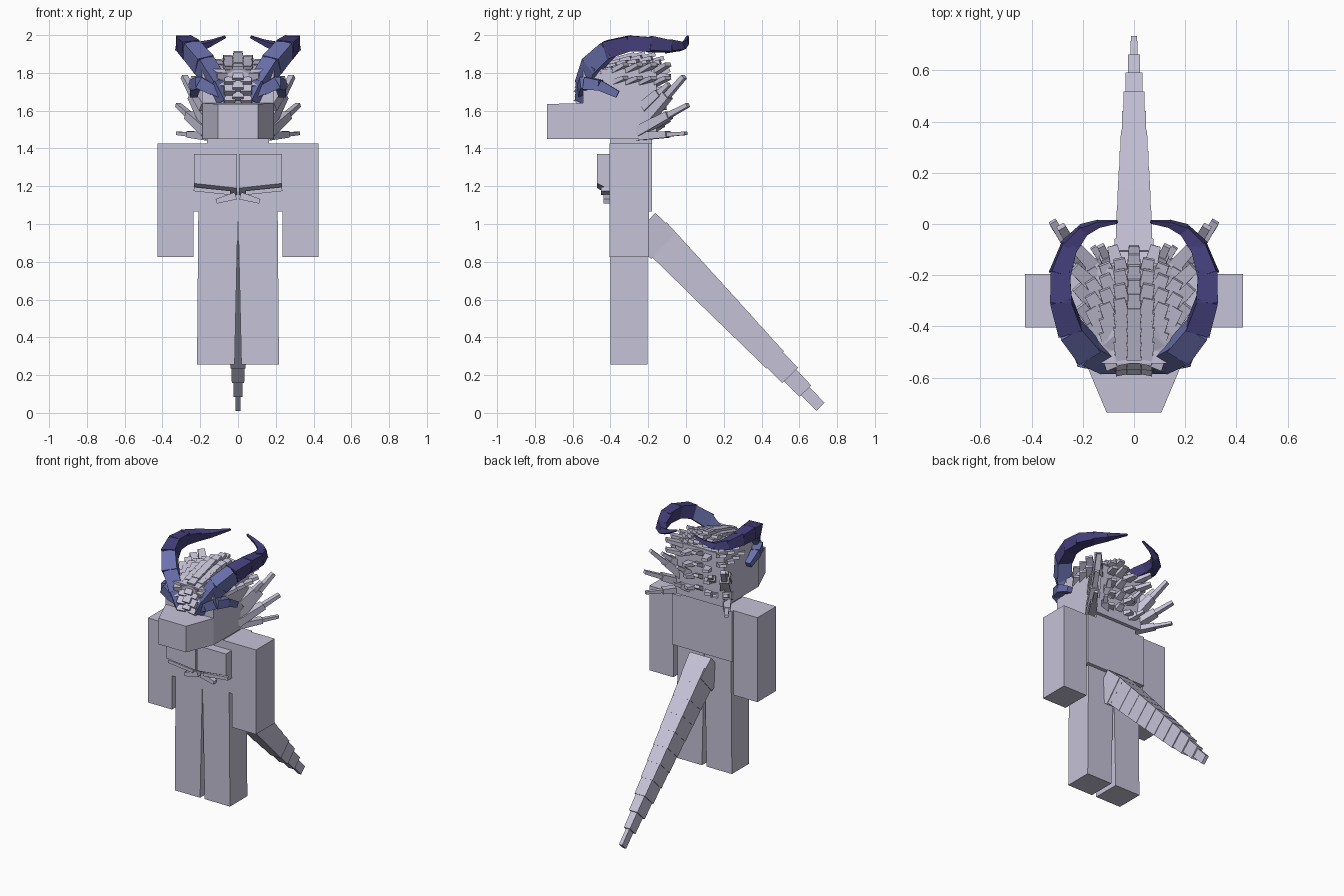
import bpy, bmesh, math
from mathutils import Vector


def material(name, rgb):
    m = bpy.data.materials.new(name)
    m.diffuse_color = (*rgb, 1)
    return m


SKIN = material("pale_lavender_grey", (0.56, 0.54, 0.68))
BLUE = material("slate_blue", (0.145, 0.165, 0.42))
INDIGO = material("dark_indigo", (0.06, 0.05, 0.20))


def hexa(bm, bottom, top, mat=0):
    """Six-sided block from two matching four-corner loops."""
    v = [bm.verts.new(p) for p in bottom + top]
    quads = [(3, 2, 1, 0), (4, 5, 6, 7)]
    quads += [(i, (i + 1) % 4, (i + 1) % 4 + 4, i + 4) for i in range(4)]
    for q in quads:
        bm.faces.new([v[i] for i in q]).material_index = mat


def box(bm, x0, x1, y0, y1, z0, z1):
    loop = [(x0, y0), (x1, y0), (x1, y1), (x0, y1)]
    hexa(bm, [(x, y, z0) for x, y in loop], [(x, y, z1) for x, y in loop])


def beam(bm, a, b, s0, s1, up=(0, 0, 1), mat=0):
    """Tapered block from a to b; s0 and s1 are (width, height)."""
    a, b = Vector(a), Vector(b)
    d = (b - a).normalized()
    side = d.cross(Vector(up)).normalized()
    nor = side.cross(d)

    def loop(c, s):
        return [c + side * s[0] / 2 * i + nor * s[1] / 2 * j
                for i, j in ((-1, -1), (1, -1), (1, 1), (-1, 1))]
    hexa(bm, loop(a, s0), loop(b, s1), mat)


def finish(name, bm, *mats):
    bmesh.ops.recalc_face_normals(bm, faces=bm.faces)
    me = bpy.data.meshes.new(name)
    bm.to_mesh(me)
    bm.free()
    for m in mats or (SKIN,):
        me.materials.append(m)
    ob = bpy.data.objects.new(name, me)
    bpy.context.collection.objects.link(ob)
    return ob


def part(name, *dims):
    bm = bmesh.new()
    box(bm, *dims)
    return finish(name, bm)


# Torso, neck and head
part("torso", -0.236, 0.236, -0.405, -0.18, 1.065, 1.425)
part("neck", -0.165, 0.165, -0.40, -0.18, 1.42, 1.46)
part("head", -0.19, 0.19, -0.545, -0.155, 1.45, 1.82)

# Snout, narrowing to the front
bm = bmesh.new()
hexa(bm, [(-0.19, -0.54, 1.45), (0.19, -0.54, 1.45), (0.19, -0.54, 1.64), (-0.19, -0.54, 1.64)],
     [(-0.107, -0.737, 1.45), (0.107, -0.737, 1.45), (0.107, -0.737, 1.635), (-0.107, -0.737, 1.635)])
finish("snout", bm)

for s, tag in ((-1, "left"), (1, "right")):
    # Arm
    part("arm_" + tag, *sorted((s * 0.236, s * 0.425)), -0.405, -0.195, 0.825, 1.425)

    # Leg, leaning slightly outwards
    bm = bmesh.new()
    hexa(bm, [(s * x, y, 0.255) for x, y in ((0.018, -0.4), (0.217, -0.4), (0.217, -0.205), (0.018, -0.205))],
         [(s * x, y, 1.07) for x, y in ((0.0, -0.4), (0.21, -0.4), (0.21, -0.205), (0.0, -0.205))])
    finish("leg_" + tag, bm)

    # Chest plate with sloping underside, plus rib plates below it
    bm = bmesh.new()
    hexa(bm, [(s * 0.005, y, z) for y, z in ((-0.40, 1.37), (-0.47, 1.37), (-0.47, 1.19), (-0.40, 1.15))],
         [(s * 0.234, y, z) for y, z in ((-0.40, 1.37), (-0.47, 1.37), (-0.47, 1.215), (-0.40, 1.18))])
    beam(bm, (s * 0.04, -0.425, 1.165), (s * 0.234, -0.425, 1.185), (0.05, 0.022), (0.05, 0.022))
    beam(bm, (s * 0.012, -0.418, 1.15), (s * 0.115, -0.418, 1.12), (0.04, 0.04), (0.04, 0.025))
    finish("chest_" + tag, bm)

    # Large horn: sweeps up and out, then back and inwards
    path = [(0.075, -0.53, 1.66), (0.12, -0.525, 1.75), (0.185, -0.49, 1.85),
            (0.25, -0.41, 1.925), (0.285, -0.30, 1.955), (0.288, -0.19, 1.952),
            (0.255, -0.09, 1.94), (0.20, -0.025, 1.94), (0.14, 0.0, 1.96), (0.07, 0.008, 1.99)]
    size = [0.08, 0.09, 0.1, 0.095, 0.085, 0.078, 0.062, 0.042, 0.026, 0.012]
    bm = bmesh.new()
    for i in range(9):
        a, b = Vector(path[i]), Vector(path[i + 1])
        a, b = a - (b - a) * 0.08, b + (b - a) * 0.06
        a.x, b.x = a.x * s, b.x * s
        w, t = size[i], size[i + 1] * 0.95
        beam(bm, a, b, (w, w), (t, t), (0, -0.4, 1), 0 if i < 3 else 1)
    finish("large_horn_" + tag, bm, BLUE, INDIGO)

    # Small brow horn: out across the brow, then back along the cheek
    path = [(0.05, -0.54, 1.67), (0.13, -0.545, 1.71), (0.195, -0.53, 1.745),
            (0.228, -0.46, 1.735), (0.235, -0.37, 1.69)]
    size = [0.04, 0.055, 0.065, 0.055, 0.038]
    bm = bmesh.new()
    for i in range(4):
        a, b = Vector(path[i]), Vector(path[i + 1])
        b += (b - a) * 0.1
        a.x, b.x = a.x * s, b.x * s
        beam(bm, a, b, (size[i],) * 2, (size[i + 1],) * 2)
    finish("small_horn_" + tag, bm, BLUE)

    # Long cheek spines: thick root and thin tip
    bm = bmesh.new()
    for root, tip, w in (((0.15, -0.24, 1.52), (0.285, -0.01, 1.78), 0.06),
                         ((0.16, -0.25, 1.49), (0.318, 0.01, 1.63), 0.055),
                         ((0.15, -0.25, 1.465), (0.318, 0.0, 1.48), 0.045),
                         ((0.17, -0.22, 1.62), (0.25, -0.09, 1.74), 0.055),
                         ((0.08, -0.19, 1.60), (0.13, -0.085, 1.68), 0.05),
                         ((0.09, -0.19, 1.50), (0.16, -0.09, 1.55), 0.045)):
        a, b = Vector(root), Vector(tip)
        a.x, b.x = a.x * s, b.x * s
        m = a.lerp(b, 0.62)
        beam(bm, a, m, (w * 1.2, w), (w, w * 0.75))
        beam(bm, a.lerp(b, 0.55), b, (w * 0.65, w * 0.55), (w * 0.55, w * 0.4))
    finish("cheek_spines_" + tag, bm)

    # Swept scales over the side of the crown
    bm = bmesh.new()
    for row, z in enumerate((1.80, 1.74)):
        for k in range(4):
            y = -0.37 + 0.075 * k
            a = (s * 0.15, y - 0.03, z)
            b = (s * (0.235 - 0.012 * abs(k - 2)), y + 0.05, z + 0.045 - 0.01 * row)
            beam(bm, a, b, (0.055, 0.03), (0.045, 0.02))
    finish("side_scales_" + tag, bm)

# Overlapping crown scales in chevron rows from brow to nape
ridge = [(-0.545, 1.70), (-0.545, 1.75), (-0.525, 1.80), (-0.48, 1.835), (-0.425, 1.855),
         (-0.37, 1.87), (-0.315, 1.885), (-0.26, 1.89), (-0.205, 1.885), (-0.16, 1.865)]
bm = bmesh.new()
for r, (y, z) in enumerate(ridge):
    n = min(1 + r // 2, 3)
    for k in range(-n, n + 1):
        x = k * 0.05
        c = Vector((x, y - abs(x) * 0.35, z - abs(x) * 0.4))
        if r < 3:
            c.y = y
        d = Vector((x * 4, 1, 0.35 if r > 2 else 1.2)).normalized()
        beam(bm, c - d * 0.05, c + d * 0.045, (0.058, 0.035), (0.045, 0.022))
finish("crown_scales", bm)

# Solid mound under the crown scales
bm = bmesh.new()
hexa(bm, [(-0.17, -0.52, 1.81), (0.17, -0.52, 1.81), (0.17, -0.16, 1.81), (-0.17, -0.16, 1.81)],
     [(-0.06, -0.42, 1.85), (0.06, -0.42, 1.85), (0.06, -0.18, 1.87), (-0.06, -0.18, 1.87)])
finish("crown_mound", bm)

# Nape scales down the back of the head
bm = bmesh.new()
for r in range(4):
    z = 1.80 - 0.085 * r
    for k in (-1, 0, 1):
        beam(bm, (k * 0.06, -0.18, z - 0.02), (k * 0.085, -0.085 - 0.012 * r, z + 0.015 - 0.03 * abs(k)),
             (0.055, 0.035), (0.04, 0.02))
finish("nape_scales", bm)

# Tail: a straight run of shrinking blocks
bm = bmesh.new()
start, end = Vector((0, -0.17, 0.945)), Vector((0, 0.712, 0.032))
widths = [0.145, 0.14, 0.132, 0.125, 0.116, 0.106, 0.096, 0.084, 0.068, 0.048, 0.026]
heights = [0.185, 0.178, 0.172, 0.165, 0.158, 0.15, 0.142, 0.134, 0.118, 0.09, 0.062]
for i, (w, h) in enumerate(zip(widths, heights)):
    beam(bm, start.lerp(end, i / 11), start.lerp(end, (i + 1) / 11), (w, h), (w * 0.97, h * 0.97))
beam(bm, (0, -0.23, 0.985), (0, -0.12, 0.885), (0.17, 0.2), (0.15, 0.19))
finish("tail", bm)
